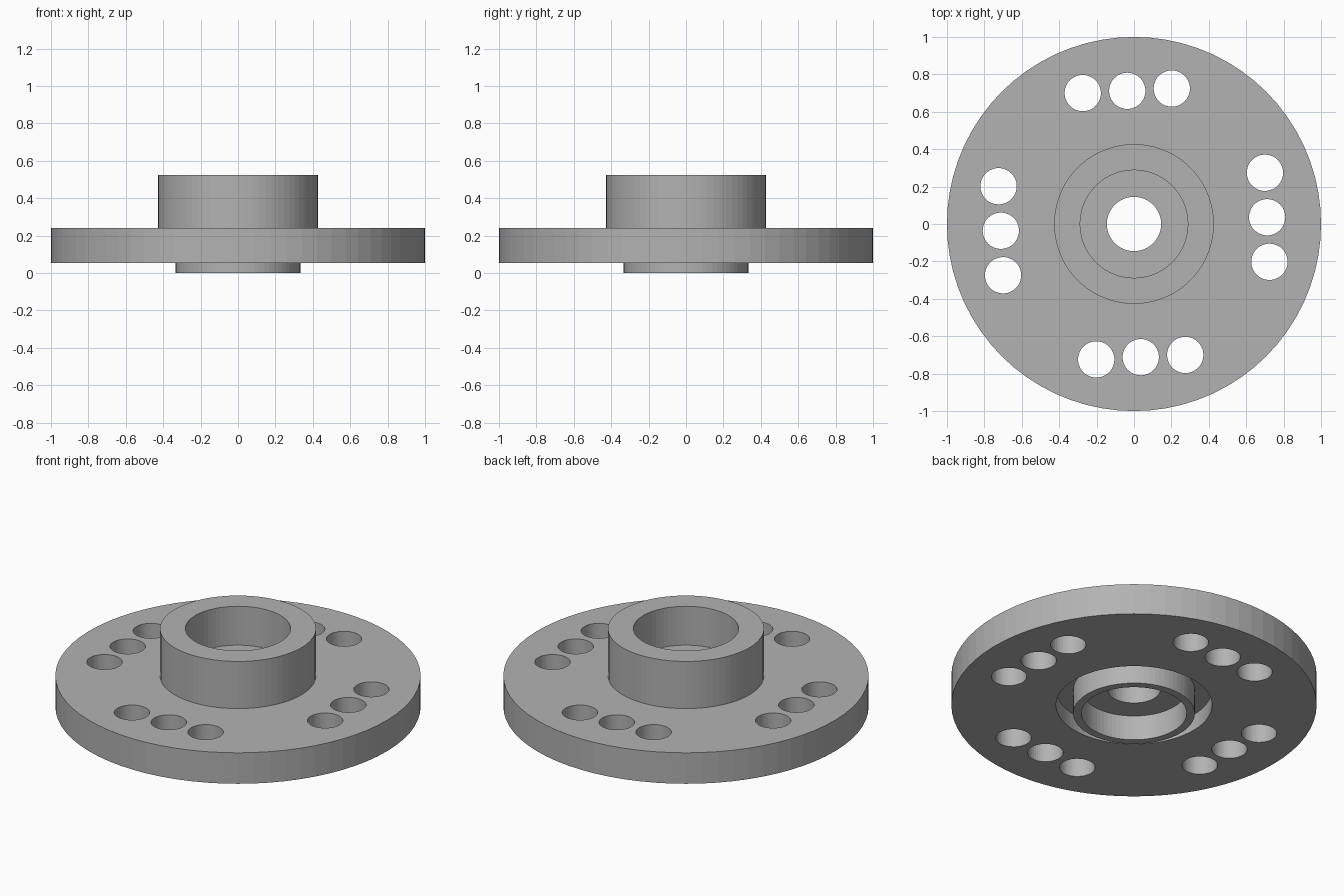
import bpy
import bmesh
from math import tau, pi
from mathutils import Matrix, Vector

cube = bpy.data.objects.get("Cube")
if cube:
    bpy.data.objects.remove(cube, do_unlink=True)

SEGMENTS = 72

# Heights
RING_FOOT, PLATE_BOTTOM, PLATE_TOP, HUB_TOP = 0.0, 0.053, 0.24, 0.525
WEB_BOTTOM, WEB_TOP, GROOVE_TOP = 0.15, 0.29, 0.15
# Radii
BORE, RECESS, RING, HUB, PLATE = 0.145, 0.288, 0.333, 0.427, 1.0

steel = bpy.data.materials.new("grey metal")
steel.use_nodes = True
colour = (0.45, 0.45, 0.45, 1)
steel.diffuse_color = colour
steel.node_tree.nodes["Principled BSDF"].inputs["Base Color"].default_value = colour


def make_object(name, bm):
    bmesh.ops.recalc_face_normals(bm, faces=bm.faces[:])
    mesh = bpy.data.meshes.new(name)
    bm.to_mesh(mesh)
    bm.free()
    mesh.materials.append(steel)
    obj = bpy.data.objects.new(name, mesh)
    bpy.context.collection.objects.link(obj)
    return obj


def lathe(name, profile):
    """Spin a closed (radius, height) outline around z."""
    bm = bmesh.new()
    verts = [bm.verts.new((r, 0, z)) for r, z in profile]
    edges = [bm.edges.new((a, b)) for a, b in zip(verts, verts[1:] + verts[:1])]
    bmesh.ops.spin(bm, geom=verts + edges, cent=(0, 0, 0), axis=(0, 0, 1),
                   angle=tau, steps=SEGMENTS, use_merge=True)
    bmesh.ops.remove_doubles(bm, verts=bm.verts[:], dist=0.0001)
    return make_object(name, bm)


# Flange: plate, raised hub, recesses, bore and the grooved locating ring below
flange = lathe("flange", [
    (BORE, WEB_TOP), (RECESS, WEB_TOP), (RECESS, HUB_TOP), (HUB, HUB_TOP),
    (HUB, PLATE_TOP), (PLATE, PLATE_TOP), (PLATE, PLATE_BOTTOM),
    (HUB, PLATE_BOTTOM), (HUB, GROOVE_TOP), (RING, GROOVE_TOP),
    (RING, RING_FOOT), (RECESS, RING_FOOT), (RECESS, WEB_BOTTOM),
    (BORE, WEB_BOTTOM)])

# Bolt holes: a row of three, repeated at each quarter turn
bm = bmesh.new()
for quarter in range(4):
    turn = Matrix.Rotation(quarter * pi / 2, 4, "Z")
    for x, y in ((0.70, 0.274), (0.712, 0.036), (0.724, -0.202)):
        bmesh.ops.create_cone(
            bm, cap_ends=True, segments=48, radius1=0.097, radius2=0.097, depth=0.6,
            matrix=turn @ Matrix.Translation(Vector((x, y, PLATE_TOP / 2))))
cutter = make_object("bolt_hole_cutter", bm)
cutter.hide_render = True

cut = flange.modifiers.new("bolt holes", "BOOLEAN")
cut.operation = "DIFFERENCE"
cut.solver = "EXACT"
cut.object = cutter
bpy.context.view_layer.objects.active = flange
bpy.ops.object.modifier_apply(modifier=cut.name)
bpy.data.objects.remove(cutter, do_unlink=True)
